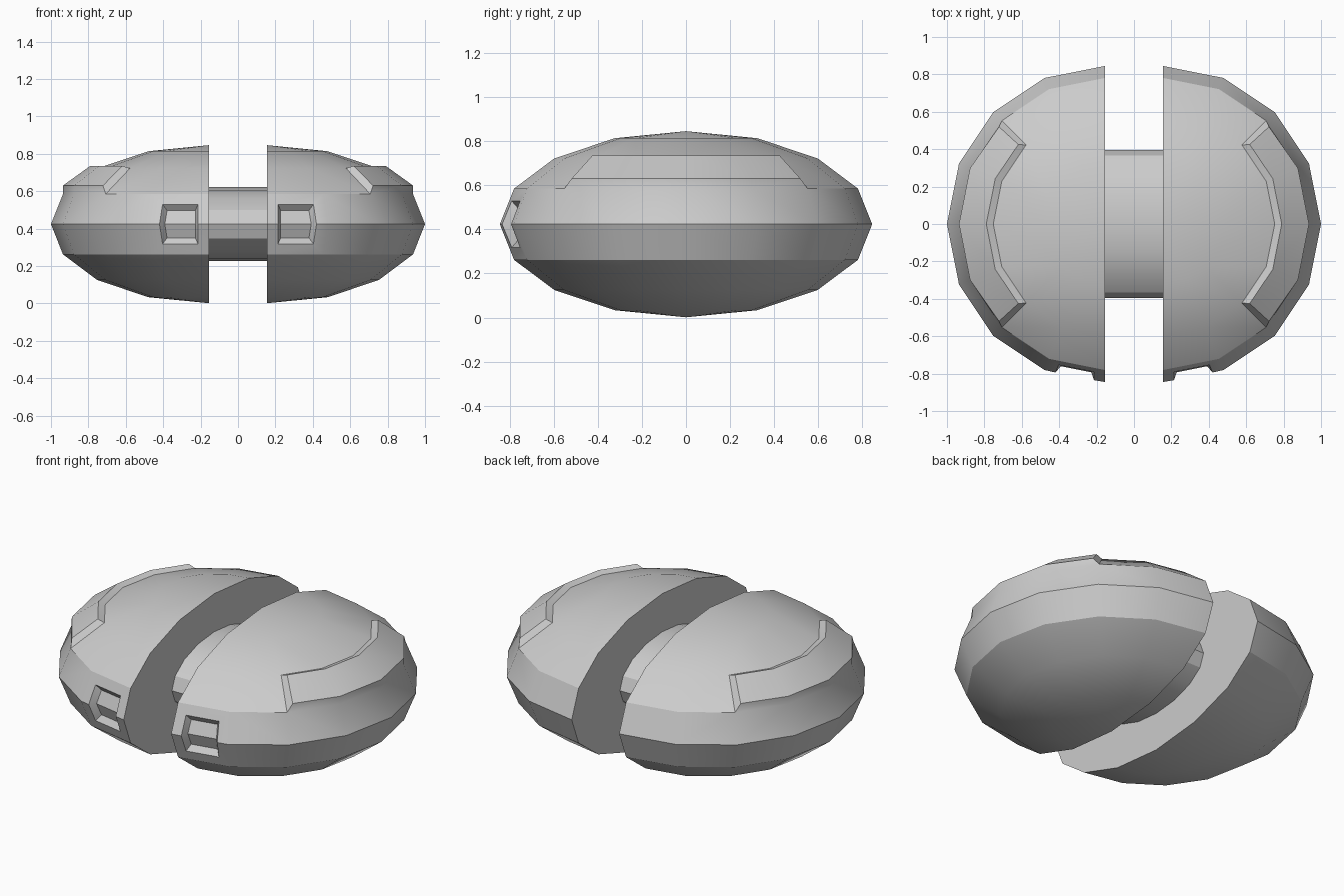
import bpy, bmesh
from math import atan2, hypot, cos, sin, radians, degrees, pi
from mathutils import Matrix

if "Cube" in bpy.data.objects:
    bpy.data.objects.remove(bpy.data.objects["Cube"])

R, GAP, ZC = 0.845, 0.155, 0.4235


def finish(bm, name):
    bmesh.ops.recalc_face_normals(bm, faces=bm.faces)
    mesh = bpy.data.meshes.new(name)
    bm.to_mesh(mesh)
    bm.free()
    obj = bpy.data.objects.new(name, mesh)
    bpy.context.collection.objects.link(obj)
    bpy.ops.object.select_all(action='DESELECT')
    obj.select_set(True)
    bpy.context.view_layer.objects.active = obj
    bpy.ops.object.shade_smooth_by_angle(angle=radians(30))
    return obj


# Half of a flattened 16-sided sphere, capped on the inner side
bm = bmesh.new()
bmesh.ops.create_uvsphere(bm, u_segments=16, v_segments=8, radius=R)
bmesh.ops.scale(bm, vec=(1, 1, 0.5), verts=bm.verts)
bmesh.ops.bisect_plane(bm, geom=bm.verts[:] + bm.edges[:] + bm.faces[:], dist=1e-4,
                       plane_co=(0, 0, 0), plane_no=(1, 0, 0), clear_inner=True)
bmesh.ops.holes_fill(bm, edges=[e for e in bm.edges if e.is_boundary], sides=0)
bmesh.ops.recalc_face_normals(bm, faces=bm.faces)


def pick(phi_min, phi_max, z_min, z_max):
    found = []
    for f in bm.faces:
        c = f.calc_center_median()
        if len(f.verts) == 4 and phi_min < degrees(atan2(c.y, c.x)) < phi_max and z_min < c.z < z_max:
            found.append(f)
    return found


# Recessed front window
window = pick(-89, -68, -0.16, 0.16)
bmesh.ops.inset_region(bm, faces=window, thickness=0.06, use_even_offset=True)
bmesh.ops.inset_region(bm, faces=window, thickness=0.021, depth=-0.036, use_even_offset=True)

# Raised shoulder panel
panel = pick(-45, 45, 0.17, 0.30)
ext = bmesh.ops.extrude_face_region(bm, geom=panel)
bmesh.ops.delete(bm, geom=panel, context='FACES_ONLY')
for v in [g for g in ext['geom'] if isinstance(g, bmesh.types.BMVert)]:
    phi, r = atan2(v.co.y, v.co.x), hypot(v.co.x, v.co.y)
    end = abs(phi) > radians(40)
    if end:
        phi *= 0.945
    if v.co.z > 0.23:
        r, z = (0.629 if end else 0.635), 0.735 - ZC
    else:
        r, z = (0.769 if end else 0.781), 0.63 - ZC
    v.co = (r * cos(phi), r * sin(phi), z)

bmesh.ops.translate(bm, vec=(GAP, 0, ZC), verts=bm.verts)
shell = finish(bm, "shell_halves")
shell.modifiers.new("mirror", 'MIRROR').use_mirror_merge = False

# Oval connecting hub between the halves
bm = bmesh.new()
bmesh.ops.create_cone(bm, cap_ends=True, segments=16, radius1=0.395, radius2=0.395, depth=2 * GAP,
                      matrix=Matrix.Translation((0, 0, ZC)) @ Matrix.Diagonal((1, 1, 0.5, 1))
                      @ Matrix.Rotation(pi / 2, 4, 'Y'))
finish(bm, "connecting_hub")
